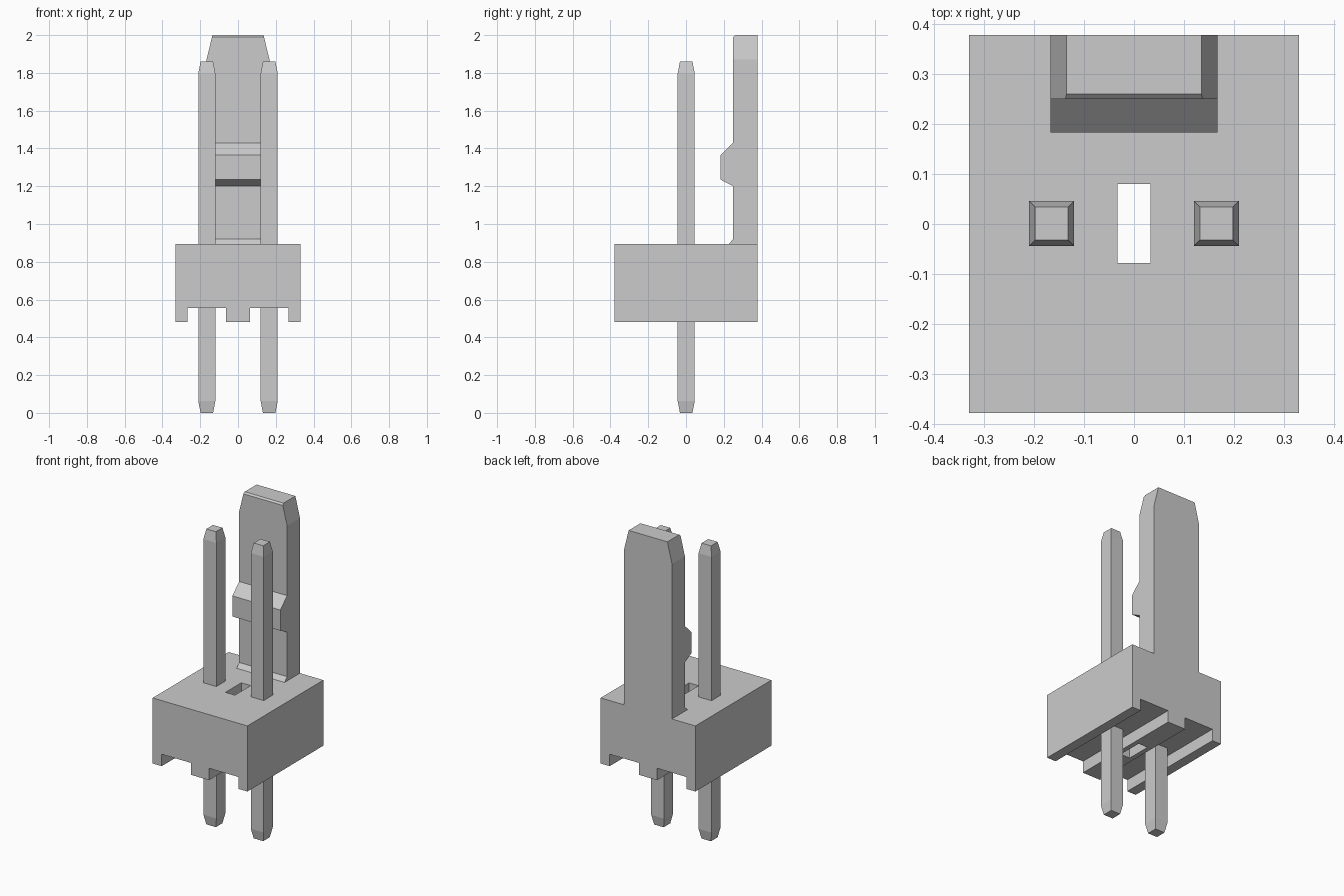
import bpy, bmesh
from mathutils import Vector

if "Cube" in bpy.data.objects:
    bpy.data.objects.remove(bpy.data.objects["Cube"])


def add_object(name, bm):
    bmesh.ops.recalc_face_normals(bm, faces=bm.faces)
    mesh = bpy.data.meshes.new(name)
    bm.to_mesh(mesh)
    bm.free()
    obj = bpy.data.objects.new(name, mesh)
    bpy.context.collection.objects.link(obj)
    return obj


def extrude_profile(points, offset):
    """Closed prism from a loop of 3D points swept by offset."""
    bm = bmesh.new()
    face = bm.faces.new([bm.verts.new(p) for p in points])
    new = bmesh.ops.extrude_face_region(bm, geom=[face], use_keep_orig=True)["geom"]
    verts = [g for g in new if isinstance(g, bmesh.types.BMVert)]
    bmesh.ops.translate(bm, verts=verts, vec=offset)
    return bm


DEPTH = 0.378      # half depth of the housing
TOP = 0.893        # top of the housing

# Housing: front outline with two grooves underneath
half = [(0.063, 0.48), (0.063, 0.555), (0.267, 0.555), (0.267, 0.48),
        (0.33, 0.48), (0.33, TOP)]
outline = half + [(-x, z) for x, z in reversed(half)]
housing = add_object("housing", extrude_profile(
    [(x, -DEPTH, z) for x, z in outline], (0, 2 * DEPTH, 0)))

# Slot through the middle of the housing
bm = bmesh.new()
bmesh.ops.create_cube(bm, size=1)
bmesh.ops.scale(bm, verts=bm.verts, vec=(0.066, 0.158, 1.0))
bmesh.ops.translate(bm, verts=bm.verts, vec=(0, 0.001, 0.7))
cutter = add_object("slot_cutter", bm)
cutter.hide_render = True
cutter.hide_viewport = True
cut = housing.modifiers.new("slot", "BOOLEAN")
cut.operation = "DIFFERENCE"
cut.solver = "EXACT"
cut.object = cutter

# Latch wall: side profile with locking bump and small foot fillet
side = [(DEPTH, TOP), (0.225, TOP), (0.25, 0.92), (0.25, 1.20),
        (0.183, 1.235), (0.183, 1.365), (0.25, 1.43), (0.25, 1.99),
        (0.26, 2.0), (DEPTH, 2.0)]
bm = extrude_profile([(-0.167, y, z) for y, z in side], (0.334, 0, 0))
# slanted upper corners
for s in (-1, 1):
    cut = bmesh.ops.bisect_plane(
        bm, geom=bm.verts[:] + bm.edges[:] + bm.faces[:],
        plane_co=(s * 0.167, 0, 1.87), plane_no=Vector((s * 0.13, 0, 0.032)).normalized(),
        clear_outer=True)["geom_cut"]
    rim = [g for g in cut if isinstance(g, bmesh.types.BMEdge)]
    bmesh.ops.holes_fill(bm, edges=rim, sides=0)
add_object("latch_wall", bm)

# Two square pins with tapered tips
for name, px in (("left_pin", -0.165), ("right_pin", 0.165)):
    bm = bmesh.new()
    rings = []
    for z, r in ((0, 0.033), (0.062, 0.045), (1.798, 0.045), (1.86, 0.033)):
        rings.append([bm.verts.new((px + a * r, 0.001 + b * r, z))
                      for a, b in ((-1, -1), (1, -1), (1, 1), (-1, 1))])
    for lo, hi in zip(rings, rings[1:]):
        for i in range(4):
            j = (i + 1) % 4
            bm.faces.new((lo[i], lo[j], hi[j], hi[i]))
    bm.faces.new(rings[0])
    bm.faces.new(rings[-1])
    add_object(name, bm)
